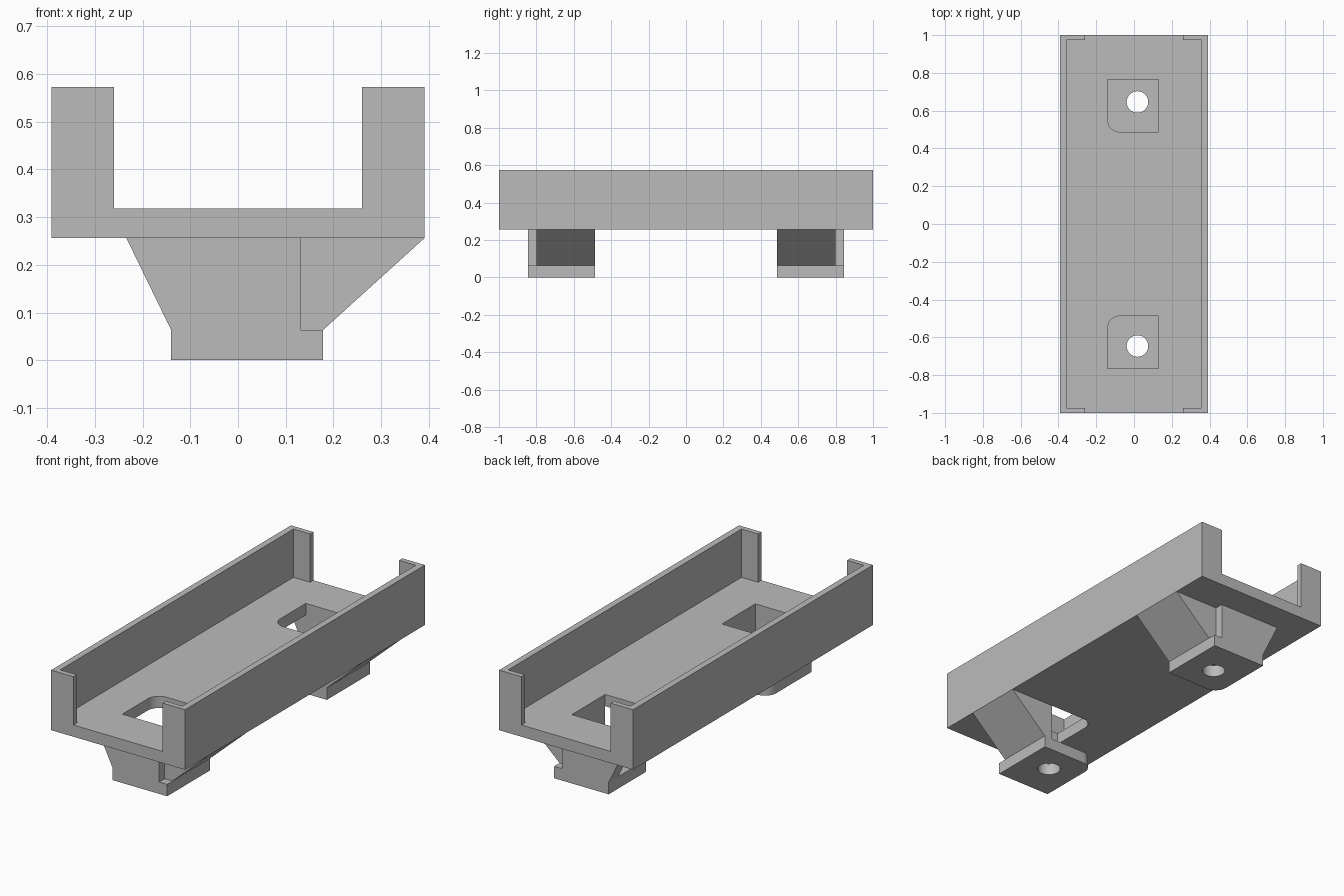
import bpy
import bmesh
import math
from mathutils import Vector

if "Cube" in bpy.data.objects:
    bpy.data.objects.remove(bpy.data.objects["Cube"], do_unlink=True)

GREY = (0.5, 0.5, 0.5, 1)
grey = bpy.data.materials.new("plain grey")
grey.use_nodes = True
grey.diffuse_color = GREY
grey.node_tree.nodes["Principled BSDF"].inputs["Base Color"].default_value = GREY

# Main heights and half sizes
HALF_W, INNER_W, GAP_W = 0.391, 0.357, 0.26
END_Y, INNER_Y = 1.0, 0.973
PLATE_TOP, FLOOR_LOW, FLOOR_TOP, RIM = 0.063, 0.256, 0.318, 0.573
# Foot layout
LEFT, POCKET, RIGHT = -0.14, 0.131, 0.178
NEAR, POCKET_FAR, FAR = 0.487, 0.765, 0.845
CORNER = 0.065


def prism(name, outline, low, high, axis="z"):
    """Extrude an outline: (x, y) along z, or (x, z) along y."""
    bm = bmesh.new()
    place = (lambda a, b: (a, b, low)) if axis == "z" else (lambda a, b: (a, low, b))
    face = bm.faces.new([bm.verts.new(place(a, b)) for a, b in outline])
    span = high - low
    move = Vector((0, 0, span)) if axis == "z" else Vector((0, span, 0))
    new = bmesh.ops.extrude_face_region(bm, geom=[face])["geom"]
    bmesh.ops.translate(bm, vec=move, verts=[v for v in new if isinstance(v, bmesh.types.BMVert)])
    bmesh.ops.recalc_face_normals(bm, faces=bm.faces)
    mesh = bpy.data.meshes.new(name)
    bm.to_mesh(mesh)
    bm.free()
    mesh.materials.append(grey)
    obj = bpy.data.objects.new(name, mesh)
    bpy.context.collection.objects.link(obj)
    return obj


def rect(x0, y0, x1, y1):
    return [(x0, y0), (x1, y0), (x1, y1), (x0, y1)]


def arc(cx, cy, radius, start, sweep, steps):
    angles = [math.radians(start + sweep * i / steps) for i in range(steps + 1)]
    return [(cx + radius * math.cos(a), cy + radius * math.sin(a)) for a in angles]


def rounded(x1, y1):
    """Rectangle with only the inner left corner rounded."""
    bend = arc(LEFT + CORNER, NEAR + CORNER, CORNER, 180, 90, 12)
    return bend + [(x1, NEAR), (x1, y1), (LEFT, y1)]


def mirror_y(obj):
    mod = obj.modifiers.new("Mirror", "MIRROR")
    mod.use_axis = (False, True, False)
    mod.use_mirror_merge = False


def cut(obj, cutter):
    mod = obj.modifiers.new("Cut", "BOOLEAN")
    mod.operation, mod.solver, mod.object = "DIFFERENCE", "EXACT", cutter
    cutter.hide_render = True
    cutter.hide_set(True)


def finish(obj):
    bpy.ops.object.select_all(action="DESELECT")
    obj.select_set(True)
    bpy.context.view_layer.objects.active = obj
    bpy.ops.object.convert(target="MESH")
    bpy.ops.object.shade_smooth_by_angle(angle=math.radians(30))


# Tray, hollowed by a cross shape that leaves four corner returns
tray = prism("tray", rect(-HALF_W, -END_Y, HALF_W, END_Y), FLOOR_LOW, RIM)
quarter = [(INNER_W, INNER_Y), (GAP_W, INNER_Y), (GAP_W, END_Y + 0.1)]
cross = (quarter
         + [(-x, y) for x, y in reversed(quarter)]
         + [(-x, -y) for x, y in quarter]
         + [(x, -y) for x, y in reversed(quarter)])
hollow = prism("hollow_cutter", cross, FLOOR_TOP, RIM + 0.1)
openings = prism("opening_cutter", rounded(POCKET, POCKET_FAR), FLOOR_LOW - 0.1, FLOOR_TOP + 0.1)
mirror_y(openings)
cut(tray, hollow)
cut(tray, openings)

# Foot plates with a bolt hole
plate = prism("foot_plates", rounded(RIGHT, FAR), 0, PLATE_TOP)
bolt = prism("bolt_cutter", arc(0.018, 0.646, 0.057, 0, 360, 32)[:-1], -0.1, PLATE_TOP + 0.1)
cut(plate, bolt)
mirror_y(plate)

# Tapered webs across the outer edge of each foot
web = prism("end_webs", [(LEFT, PLATE_TOP), (POCKET, PLATE_TOP), (POCKET, FLOOR_LOW),
                         (-0.234, FLOOR_LOW)], POCKET_FAR, FAR, "y")
mirror_y(web)

# Sloping braces under the left side
brace = prism("side_braces", [(POCKET, PLATE_TOP), (RIGHT, PLATE_TOP), (HALF_W, FLOOR_LOW),
                              (POCKET, FLOOR_LOW)], NEAR, 0.8, "y")
mirror_y(brace)

for part in (tray, plate, web, brace):
    finish(part)
for helper in (hollow, openings, bolt):
    bpy.data.objects.remove(helper, do_unlink=True)
